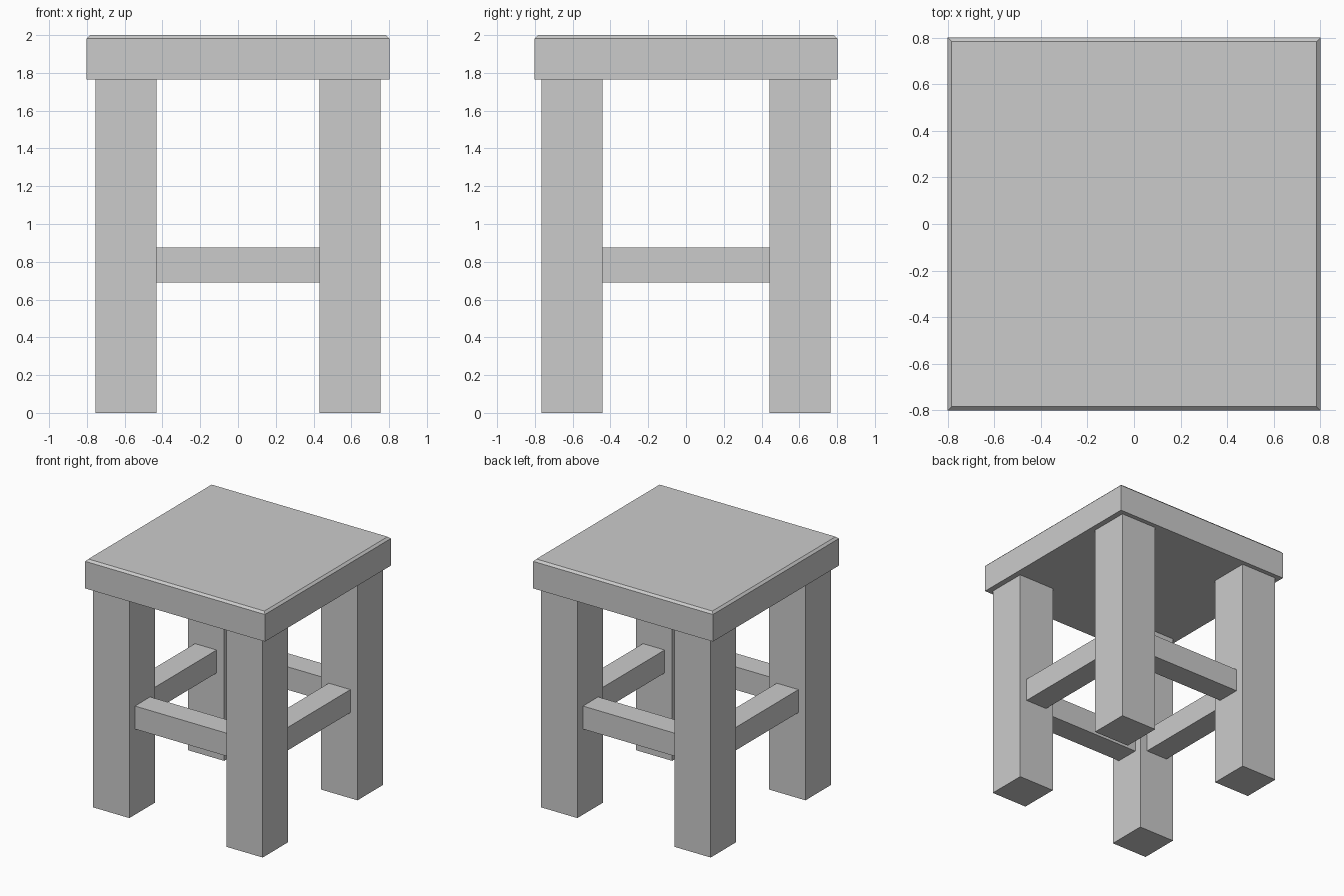
import bpy
import bmesh

if "Cube" in bpy.data.objects:
    bpy.data.objects.remove(bpy.data.objects["Cube"])


def box(name, lo, hi, chamfer_top=0.0):
    """Box between two corners, optionally with chamfered top edges."""
    bm = bmesh.new()
    bmesh.ops.create_cube(bm, size=1.0)
    for v in bm.verts:
        v.co = [lo[i] if v.co[i] < 0 else hi[i] for i in range(3)]
    if chamfer_top:
        top = [e for e in bm.edges if all(v.co.z > hi[2] - 1e-5 for v in e.verts)]
        bmesh.ops.bevel(bm, geom=top, offset=chamfer_top, segments=1,
                        profile=0.5, affect='EDGES')
    mesh = bpy.data.meshes.new(name)
    bm.to_mesh(mesh)
    bm.free()
    obj = bpy.data.objects.new(name, mesh)
    bpy.context.collection.objects.link(obj)
    return obj


def span(center, size):
    return center - size / 2, center + size / 2


SEAT_HALF, SEAT_BOTTOM, TOP = 0.801, 1.765, 2.0
LEG_X, LEG_Y, LEG_W = 0.594, 0.603, 0.323    # leg centres and thickness
RAIL_W, RAIL_LO, RAIL_HI = 0.193, 0.69, 0.875
INNER_X, INNER_Y = LEG_X - LEG_W / 2, LEG_Y - LEG_W / 2

# Seat slab with a small chamfer around the top
box("seat", (-SEAT_HALF, -SEAT_HALF, SEAT_BOTTOM), (SEAT_HALF, SEAT_HALF, TOP), 0.017)

# Four square legs
for sy, row in ((-1, "front"), (1, "back")):
    for sx, side in ((-1, "left"), (1, "right")):
        x0, x1 = span(sx * LEG_X, LEG_W)
        y0, y1 = span(sy * LEG_Y, LEG_W)
        box(f"{row}_{side}_leg", (x0, y0, 0), (x1, y1, SEAT_BOTTOM))

# Front and back stretchers between the legs
for s, name in ((-1, "front"), (1, "back")):
    y0, y1 = span(s * 0.597, RAIL_W)
    box(f"{name}_stretcher", (-INNER_X, y0, RAIL_LO), (INNER_X, y1, RAIL_HI))

# Side stretchers between the legs
for s, name in ((-1, "left"), (1, "right")):
    x0, x1 = span(s * 0.596, RAIL_W)
    box(f"{name}_stretcher", (x0, -INNER_Y, RAIL_LO), (x1, INNER_Y, RAIL_HI))
